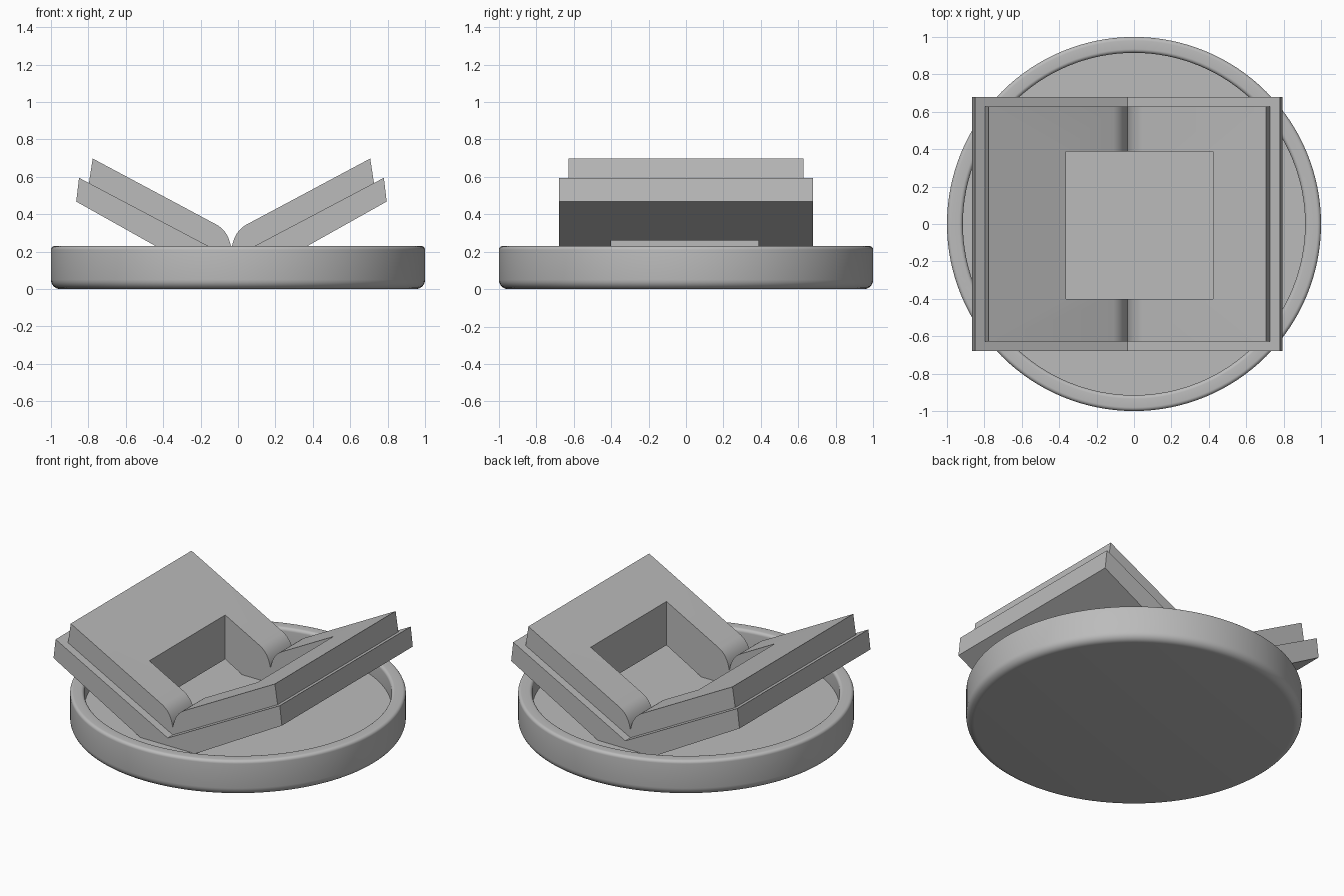
import bpy, bmesh, math

cube = bpy.data.objects.get("Cube")
if cube:
    bpy.data.objects.remove(cube, do_unlink=True)

grey = bpy.data.materials.new("plain grey")
grey.use_nodes = True
grey.diffuse_color = (0.5, 0.5, 0.5, 1)
grey.node_tree.nodes["Principled BSDF"].inputs["Base Color"].default_value = (0.5, 0.5, 0.5, 1)

SPINE_X = -0.035


def finish(name, bm):
    bmesh.ops.recalc_face_normals(bm, faces=bm.faces)
    mesh = bpy.data.meshes.new(name)
    bm.to_mesh(mesh)
    bm.free()
    mesh.materials.append(grey)
    obj = bpy.data.objects.new(name, mesh)
    bpy.context.collection.objects.link(obj)
    return obj


def activate(obj):
    bpy.ops.object.select_all(action='DESELECT')
    obj.select_set(True)
    bpy.context.view_layer.objects.active = obj


def extrude_profile(name, points, y0, y1):
    """Extrude an x-z outline from y0 to y1."""
    bm = bmesh.new()
    face = bm.faces.new([bm.verts.new((x, y0, z)) for x, z in points])
    new = bmesh.ops.extrude_face_region(bm, geom=[face])["geom"]
    moved = [v for v in new if isinstance(v, bmesh.types.BMVert)]
    bmesh.ops.translate(bm, verts=moved, vec=(0, y1 - y0, 0))
    return finish(name, bm)


def mirrored(half):
    """Full outline from a half outline that starts and ends on the centre line."""
    right = [(SPINE_X + u, z) for u, z in half]
    left = [(SPINE_X - u, z) for u, z in half[-2:0:-1]]
    return right + left


def arc(cx, cz, r, start, end, n=6):
    angles = [math.radians(start + (end - start) * i / n) for i in range(n + 1)]
    return [(cx + r * math.cos(a), cz + r * math.sin(a)) for a in angles]


# Round dish with softened rim
outline = [(0, 0)] + arc(0.95, 0.05, 0.05, -90, 0)
outline += arc(0.98, 0.21, 0.02, 0, 90) + arc(0.935, 0.21, 0.02, 90, 180)
outline += [(0.915, 0.115), (0, 0.115)]
bm = bmesh.new()
verts = [bm.verts.new((r, 0, z)) for r, z in outline]
edges = [bm.edges.new(pair) for pair in zip(verts, verts[1:])]
bmesh.ops.spin(bm, geom=verts + edges, cent=(0, 0, 0), axis=(0, 0, 1),
               angle=math.tau, steps=128, use_duplicate=False)
bmesh.ops.remove_doubles(bm, verts=bm.verts, dist=0.0001)
dish = finish("round_dish", bm)
activate(dish)
bpy.ops.object.shade_smooth_by_angle(angle=math.radians(35))

# Open book: cover with flat spine, and the page blocks curling into the gutter
cover = extrude_profile("book_cover", mirrored(
    [(0, 0.112), (0.195, 0.112), (0.83, 0.468), (0.815, 0.595), (0, 0.165)]),
    -0.68, 0.68)
gutter = [(0.075, 0.342), (0.058, 0.33), (0.042, 0.315), (0.028, 0.296),
          (0.016, 0.273), (0.007, 0.247), (0, 0.215)]
pages = extrude_profile("book_pages", mirrored(
    [(0, 0.165), (0.762, 0.567), (0.742, 0.698)] + gutter), -0.627, 0.627)

# Square well cut down through the book
cutter = extrude_profile("well_cutter", [
    (-0.364, 0.118), (0.422, 0.118), (0.422, 0.9), (-0.364, 0.9)], -0.4, 0.387)
cutter.hide_render = True
for part in (cover, pages):
    activate(part)
    mod = part.modifiers.new("well", 'BOOLEAN')
    mod.operation = 'DIFFERENCE'
    mod.solver = 'EXACT'
    mod.object = cutter
    bpy.ops.object.modifier_apply(modifier=mod.name)
bpy.data.objects.remove(cutter, do_unlink=True)
activate(pages)
bpy.ops.object.shade_smooth_by_angle(angle=math.radians(20))
